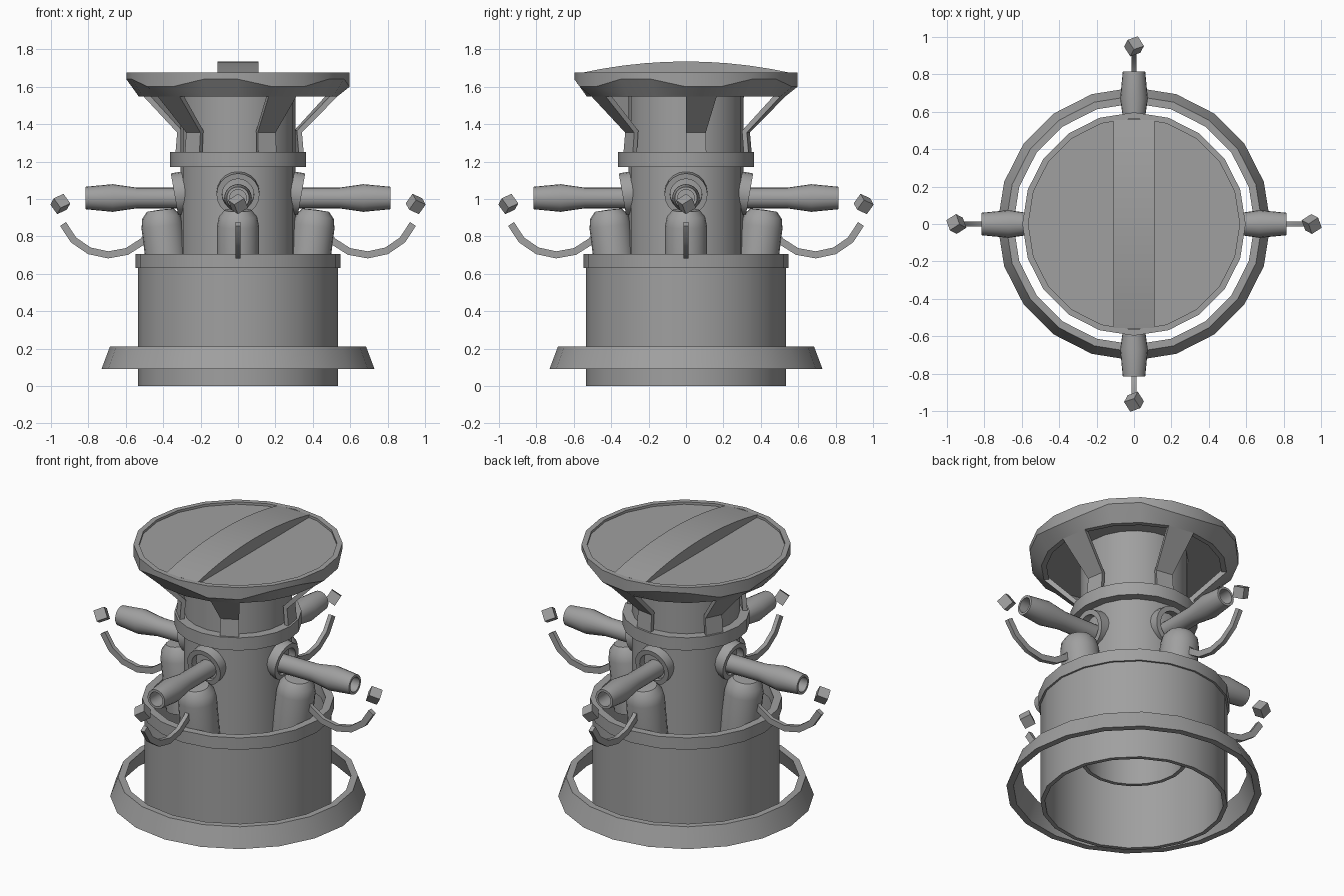
import bpy, bmesh, math
from mathutils import Matrix, Vector

if "Cube" in bpy.data.objects:
    bpy.data.objects.remove(bpy.data.objects["Cube"])

GREY = (0.35, 0.35, 0.35, 1)
grey = bpy.data.materials.new("plain_grey")
grey.use_nodes = True
grey.diffuse_color = GREY
grey.node_tree.nodes["Principled BSDF"].inputs["Base Color"].default_value = GREY


def finish(name, bm, matrix=Matrix(), smooth=True):
    bmesh.ops.remove_doubles(bm, verts=bm.verts, dist=0.0005)
    bmesh.ops.recalc_face_normals(bm, faces=bm.faces)
    bm.transform(matrix)
    mesh = bpy.data.meshes.new(name)
    bm.to_mesh(mesh)
    bm.free()
    mesh.materials.append(grey)
    ob = bpy.data.objects.new(name, mesh)
    bpy.context.collection.objects.link(ob)
    if smooth:
        bpy.ops.object.select_all(action='DESELECT')
        bpy.context.view_layer.objects.active = ob
        ob.select_set(True)
        bpy.ops.object.shade_smooth_by_angle(angle=math.radians(30))
    return ob


def lathe(name, profile, matrix=Matrix(), sides=20, first=0, count=None, closed=True):
    """Turn an (r, z) profile round z; z may be a function of the side number."""
    bm = bmesh.new()
    whole = count is None
    count = sides if whole else count
    rows = []
    for k in range(first, first + count + (0 if whole else 1)):
        a = 2 * math.pi * k / sides
        rows.append([bm.verts.new((r * math.cos(a), r * math.sin(a), z(k) if callable(z) else z))
                     for r, z in profile])
    n = len(profile)
    for i in range(count):
        a, b = rows[i], rows[(i + 1) % len(rows)]
        for j in range(n if closed else n - 1):
            m = (j + 1) % n
            if profile[j][0] == 0 and profile[m][0] == 0:
                continue
            if profile[j][0] == 0:
                bm.faces.new((a[j], b[m], a[m]))
            elif profile[m][0] == 0:
                bm.faces.new((a[j], b[j], a[m]))
            else:
                bm.faces.new((a[j], b[j], b[m], a[m]))
    if not whole:
        bm.faces.new(rows[0])
        bm.faces.new(rows[-1])
    return finish(name, bm, matrix)


def tube(name, outer, inner, bottom, top):
    return lathe(name, [(outer, bottom), (outer, top), (inner, top), (inner, bottom)])


def sweep(name, path, half_w, half_h, matrix):
    """Rectangular bar along a path of (x, z) points, with bar height across the path."""
    bm = bmesh.new()
    rows = []
    for i, p in enumerate(path):
        t = (path[min(i + 1, len(path) - 1)] - path[max(i - 1, 0)]).normalized()
        across = Vector((-t.y, t.x)) * half_h
        rows.append([bm.verts.new((p.x + s * across.x, w * half_w, p.y + s * across.y))
                     for s, w in ((1, 1), (1, -1), (-1, -1), (-1, 1))])
    for a, b in zip(rows, rows[1:]):
        for j in range(4):
            bm.faces.new((a[j], b[j], b[(j + 1) % 4], a[(j + 1) % 4]))
    bm.faces.new(rows[0])
    bm.faces.new(rows[-1])
    return finish(name, bm, matrix)


# Base drum, its collar, the loose flared skirt and the central neck
tube("base_drum", 0.535, 0.51, 0, 0.66)
tube("drum_collar", 0.547, 0.50, 0.63, 0.705)
lathe("flared_skirt", [(0.73, 0.09), (0.685, 0.21), (0.645, 0.21), (0.69, 0.09)])
tube("neck_tube", 0.308, 0.285, 0.29, 1.63)
tube("neck_collar", 0.363, 0.30, 1.17, 1.25)

# Cap with a raised rim and a wavy crease above the legs
crease = lambda k: 1.60 if k % 4 in (0, 1) else 1.64
lathe("cap", [(0, 1.66), (0.565, 1.66), (0.565, 1.675), (0.597, 1.675), (0.597, crease),
              (0.53, 1.547), (0.50, 1.547), (0.56, 1.62), (0, 1.62)], closed=False)

# Five bent legs, each one side wide
for i in range(5):
    lathe(f"cap_leg_{i + 1}", [(0.535, 1.552), (0.342, 1.355), (0.352, 1.24),
                              (0.325, 1.24), (0.315, 1.365), (0.502, 1.56)],
          first=4 * i, count=1)

# Arched grip across the cap
bm = bmesh.new()
arch = [(-0.56 + 0.112 * i) for i in range(11)]
outline = [(y, 1.674 + 0.061 * (1 - (y / 0.56) ** 2)) for y in arch] + [(0.56, 1.65), (-0.56, 1.65)]
face = bm.faces.new([bm.verts.new((-0.11, y, z)) for y, z in outline])
ext = bmesh.ops.extrude_face_region(bm, geom=[face])
bmesh.ops.translate(bm, vec=(0.22, 0, 0), verts=[v for v in ext["geom"] if isinstance(v, bmesh.types.BMVert)])
finish("cap_grip", bm)

# Four matching sets of socket, nozzle, canister, hook and block
hook = [Vector((0.69 + 0.265 * math.sin(a), 0.966 - 0.265 * math.cos(a)))
        for a in (math.radians(-66 + 22.3 * i) for i in range(7))]
to_x = Matrix.Rotation(math.pi / 2, 4, 'Y')
for i, side in enumerate(("left", "back", "right", "front")):
    turn = Matrix.Rotation(i * math.pi / 2, 4, 'Z')
    # Socket ring, leaning slightly down
    lathe(side + "_socket", [(0.115, -0.08), (0.115, 0.04), (0.085, 0.04), (0.085, -0.02), (0, -0.02)],
          turn @ Matrix.Translation((0.30, 0, 1.03)) @ Matrix.Rotation(math.radians(10), 4, 'Y') @ to_x,
          closed=False)
    # Hollow-ended nozzle
    lathe(side + "_nozzle", [(0, 0.26), (0.055, 0.26), (0.055, 0.54), (0.074, 0.67), (0.060, 0.815),
                             (0.045, 0.815), (0.045, 0.60), (0, 0.60)],
          turn @ Matrix.Translation((0, 0, 1.005)) @ to_x, closed=False)
    # Round-shouldered canister, leaning outward
    lathe(side + "_canister", [(0, -0.40), (0.112, -0.40), (0.112, -0.085), (0.102, -0.035),
                               (0.072, 0), (0, 0.003)],
          turn @ Matrix.Translation((0.415, 0, 0.94)) @ Matrix.Rotation(math.radians(7), 4, 'Y'),
          closed=False)
    sweep(side + "_hook", hook, 0.013, 0.019, turn)
    # Small tilted block beyond the hook
    bm = bmesh.new()
    bmesh.ops.create_cube(bm, size=0.066)
    finish(side + "_block", bm, turn @ Matrix.Translation((0.95, 0, 0.973))
           @ Matrix.Rotation(math.radians(25), 4, 'Y') @ Matrix.Rotation(math.radians(30), 4, 'Z')
           @ Matrix.Rotation(math.radians(20), 4, 'X'), smooth=False)
